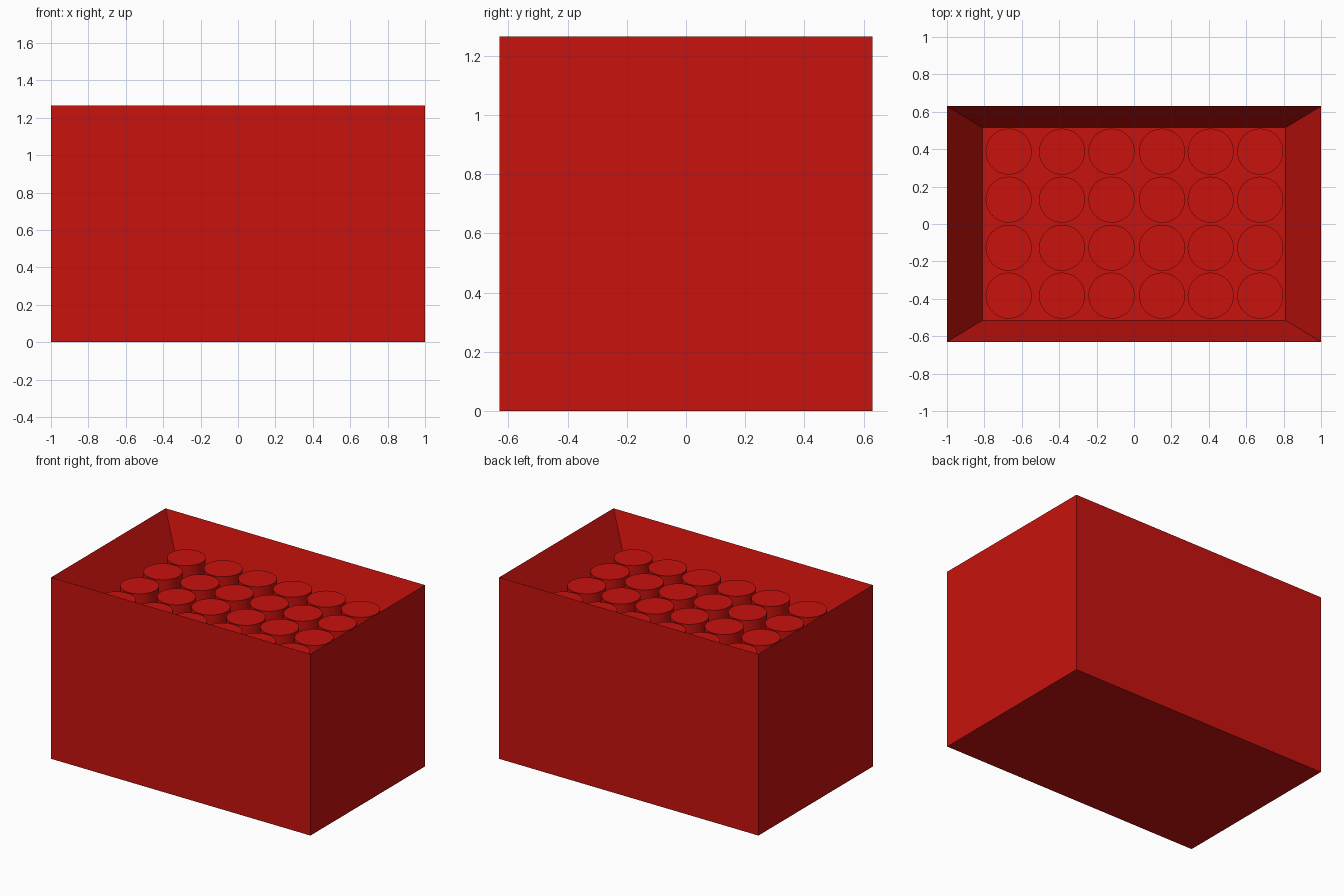
import bpy, bmesh

if "Cube" in bpy.data.objects:
    bpy.data.objects.remove(bpy.data.objects["Cube"])

red = bpy.data.materials.new("red")
red.diffuse_color = (0.58, 0.006, 0.004, 1)
red.use_nodes = True
red.node_tree.nodes["Principled BSDF"].inputs["Base Color"].default_value = red.diffuse_color

HX, HY, H = 1.0, 0.63, 1.265      # outer half sizes and height
FX, FY, FZ = 0.81, 0.515, 0.9     # recessed floor
CAP_TOP, CAP_R = 1.103, 0.123

# Crate: box whose top face is inset and pushed down to form sloped inner walls
bm = bmesh.new()


def ring(hx, hy, z):
    return [bm.verts.new((sx * hx, sy * hy, z))
            for sx, sy in ((-1, -1), (1, -1), (1, 1), (-1, 1))]


rings = [ring(HX, HY, 0), ring(HX, HY, H), ring(FX, FY, FZ)]
bm.faces.new(rings[0][::-1])
for lo, hi in zip(rings, rings[1:]):
    for i in range(4):
        j = (i + 1) % 4
        bm.faces.new((lo[i], lo[j], hi[j], hi[i]))
bm.faces.new(rings[-1])
bmesh.ops.recalc_face_normals(bm, faces=bm.faces)
mesh = bpy.data.meshes.new("crate")
bm.to_mesh(mesh)
bm.free()
crate = bpy.data.objects.new("crate", mesh)
bpy.context.collection.objects.link(crate)
mesh.materials.append(red)

# Bottle caps: 6 x 4 grid of round discs standing on the floor
for x in (-0.67, -0.385, -0.12, 0.15, 0.41, 0.675):
    for y in (-0.383, -0.127, 0.13, 0.387):
        bpy.ops.mesh.primitive_cylinder_add(
            vertices=48, radius=CAP_R, depth=CAP_TOP - FZ,
            location=(x, y, (CAP_TOP + FZ) / 2))
        cap = bpy.context.object
        cap.name = "bottle_cap"
        cap.data.materials.append(red)
        bpy.ops.object.shade_smooth_by_angle()
